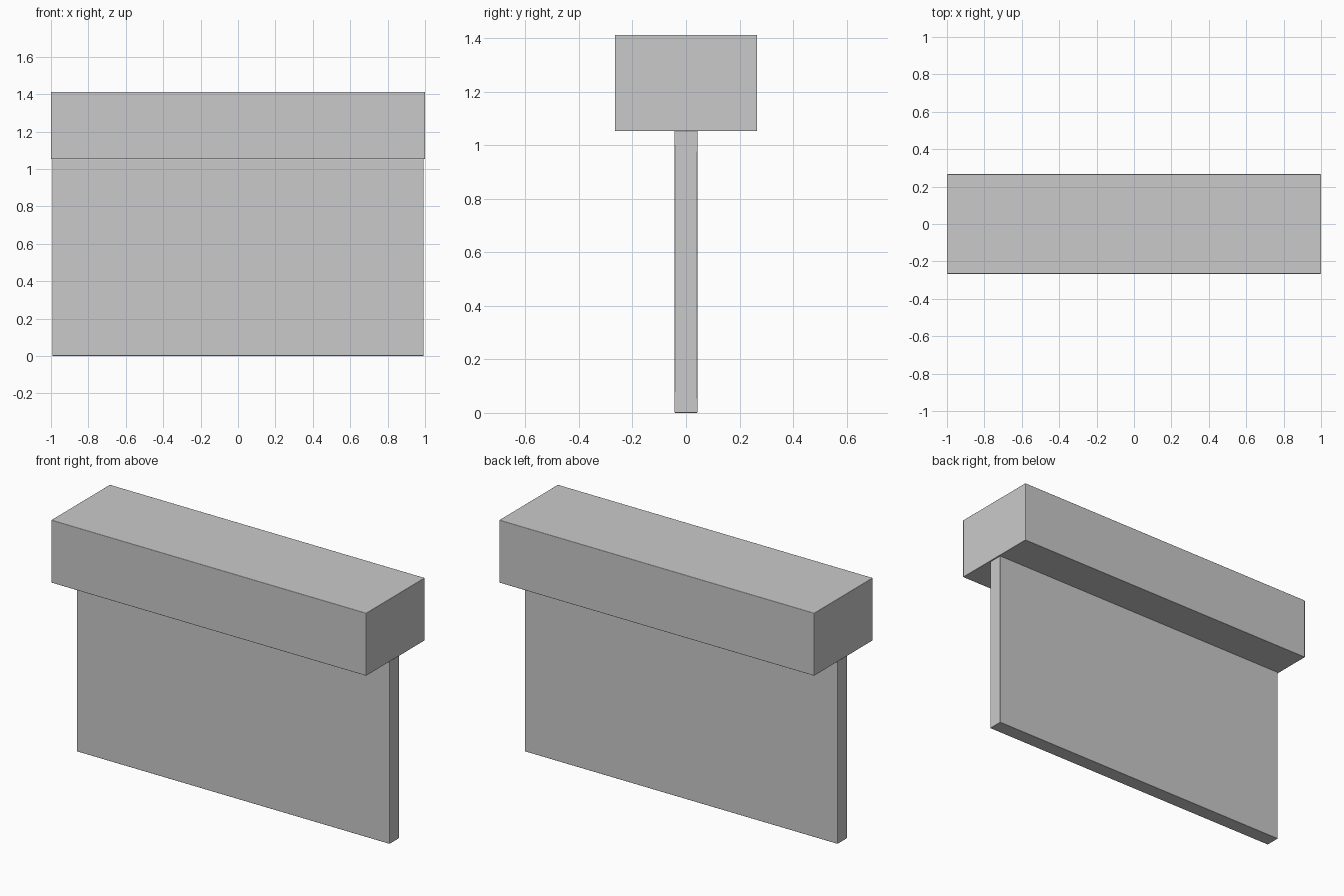
import bpy

if "Cube" in bpy.data.objects:
    bpy.data.objects.remove(bpy.data.objects["Cube"])

grey = bpy.data.materials.new("light grey")
grey.diffuse_color = (0.59, 0.59, 0.59, 1)
grey.use_nodes = True
grey.node_tree.nodes["Principled BSDF"].inputs["Base Color"].default_value = grey.diffuse_color


def block(name, size, z_bottom):
    """Box centred on x and y, with finely softened edges."""
    bpy.ops.mesh.primitive_cube_add(size=1, location=(0, 0, z_bottom + size[2] / 2))
    ob = bpy.context.object
    ob.name = name
    ob.scale = size
    bpy.ops.object.transform_apply(location=False, rotation=False, scale=True)
    ob.data.materials.append(grey)
    bevel = ob.modifiers.new("soft edges", "BEVEL")
    bevel.width = 0.003
    bevel.segments = 2
    bevel.harden_normals = True
    bpy.ops.object.shade_smooth_by_angle()
    return ob


# Thin upright panel
block("wall_panel", (1.986, 0.086, 1.054), 0.0)

# Heavy beam resting on the panel
block("top_beam", (2.0, 0.532, 0.36), 1.052)
